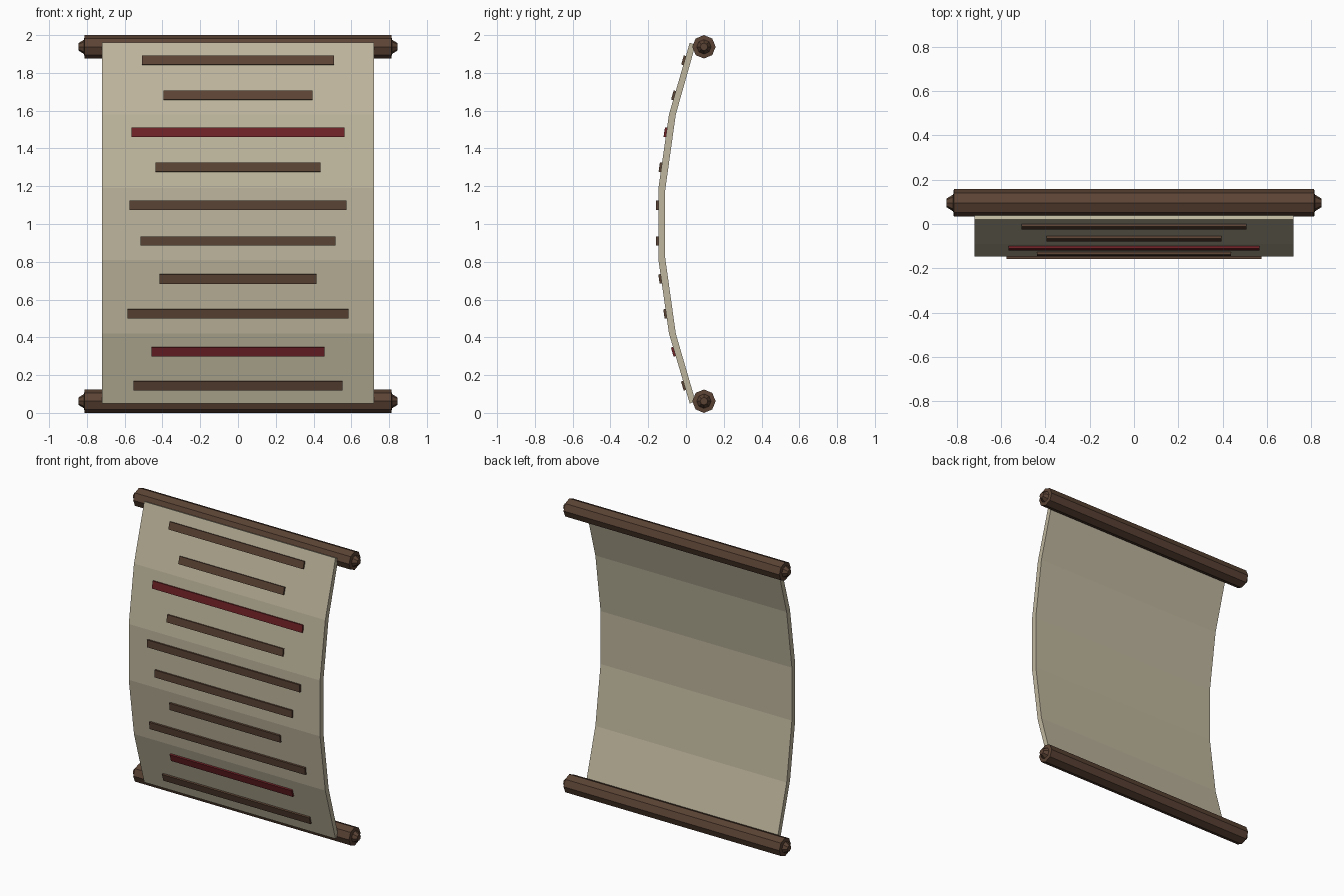
import bpy
import bmesh
import math
from mathutils import Vector, Matrix

cube = bpy.data.objects.get("Cube")
if cube:
    bpy.data.objects.remove(cube, do_unlink=True)


def material(name, rgb):
    mat = bpy.data.materials.new(name)
    mat.use_nodes = True
    mat.diffuse_color = (*rgb, 1)
    mat.node_tree.nodes["Principled BSDF"].inputs["Base Color"].default_value = (*rgb, 1)
    return mat


parchment = material("parchment", (0.52, 0.47, 0.34))
wood = material("dark wood", (0.105, 0.056, 0.035))
red = material("deep red", (0.16, 0.016, 0.02))


def add_object(name, bm, mat):
    bmesh.ops.recalc_face_normals(bm, faces=bm.faces)
    mesh = bpy.data.meshes.new(name)
    bm.to_mesh(mesh)
    bm.free()
    mesh.materials.append(mat)
    obj = bpy.data.objects.new(name, mesh)
    bpy.context.collection.objects.link(obj)
    return obj


# Bowed sheet: side profile (y, z) extruded across the width
front = [(0.02, 0.05), (-0.09, 0.42), (-0.146, 0.81),
         (-0.146, 1.19), (-0.09, 1.58), (0.02, 1.96)]
back = [(0.05, 0.062), (-0.054, 0.42), (-0.11, 0.82),
        (-0.11, 1.18), (-0.054, 1.58), (0.05, 1.948)]
half_width = 0.72
bm = bmesh.new()
rows = [[bm.verts.new((x, y, z)) for x, (y, z) in
         ((-half_width, f), (half_width, f), (half_width, b), (-half_width, b))]
        for f, b in zip(front, back)]
for low, high in zip(rows, rows[1:]):
    for i in range(4):
        j = (i + 1) % 4
        bm.faces.new((low[i], low[j], high[j], high[i]))
bm.faces.new(rows[0])
bm.faces.new(rows[-1])
add_object("sheet", bm, parchment)

# Octagonal rollers with tapered end knobs
stations = [(-0.844, 0.02), (-0.815, 0.038), (-0.812, 0.062),
            (0.812, 0.062), (0.815, 0.038), (0.844, 0.02)]
for name, z in (("bottom_roller", 0.062), ("top_roller", 1.938)):
    bm = bmesh.new()
    rings = []
    for x, r in stations:
        angles = [math.tau * k / 8 for k in range(8)]
        rings.append([bm.verts.new((x, 0.095 + r * math.cos(a), z + r * math.sin(a)))
                      for a in angles])
    for a, b in zip(rings, rings[1:]):
        for k in range(8):
            n = (k + 1) % 8
            bm.faces.new((a[k], a[n], b[n], b[k]))
    bm.faces.new(rings[0])
    bm.faces.new(rings[-1])
    add_object(name, bm, wood)

# Raised bars lying on the front of the sheet: height, half length
bars = [(1.865, 0.507), (1.68, 0.395), (1.485, 0.565), (1.3, 0.437), (1.1, 0.575),
        (0.91, 0.517), (0.71, 0.416), (0.525, 0.586), (0.325, 0.459), (0.145, 0.554)]
for i, (z, half) in enumerate(bars):
    (y0, z0), (y1, z1) = next(
        (p, q) for p, q in zip(front, front[1:]) if p[1] <= z <= q[1])
    slope = (y1 - y0) / (z1 - z0)
    tilt = -math.atan(slope)
    normal = Vector((0, -1, slope)).normalized()
    centre = Vector((0, y0 + slope * (z - z0), z)) + normal * 0.004
    bm = bmesh.new()
    bmesh.ops.create_cube(bm, size=1, matrix=Matrix.Translation(centre)
                          @ Matrix.Rotation(tilt, 4, "X")
                          @ Matrix.Diagonal((2 * half, 0.015, 0.05, 1)))
    add_object(f"bar_{i + 1}", bm, red if i in (2, 8) else wood)
